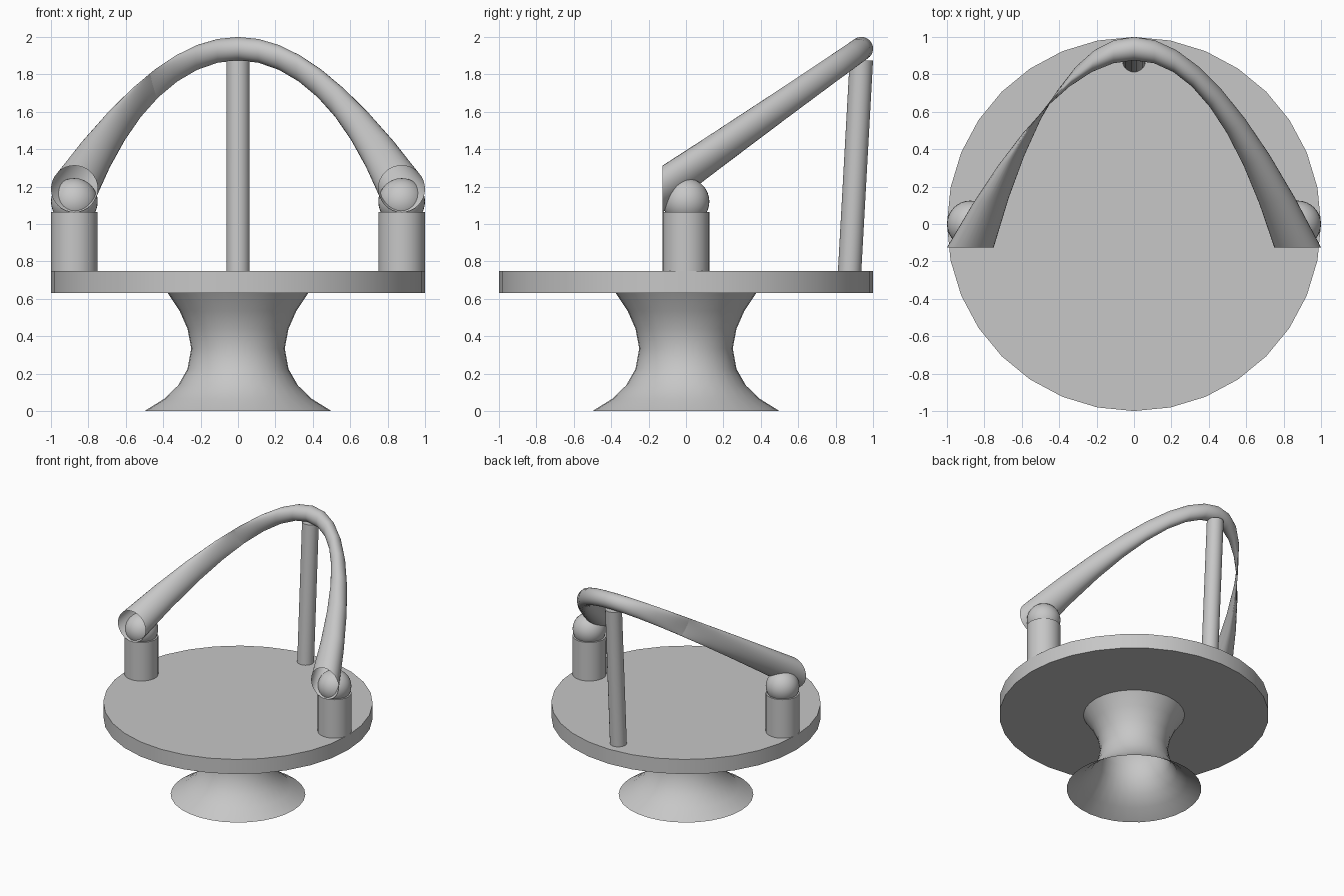
import bpy
import bmesh
import math

if "Cube" in bpy.data.objects:
    bpy.data.objects.remove(bpy.data.objects["Cube"], do_unlink=True)

SIDES = 32
grey = bpy.data.materials.new("plain grey")
grey.use_nodes = True
colour = (0.57, 0.57, 0.57, 1)
grey.diffuse_color = colour
grey.node_tree.nodes["Principled BSDF"].inputs["Base Color"].default_value = colour


def finish(name, bm):
    """Turn a bmesh into a shaded object."""
    mesh = bpy.data.meshes.new(name)
    bm.to_mesh(mesh)
    bm.free()
    obj = bpy.data.objects.new(name, mesh)
    bpy.context.collection.objects.link(obj)
    mesh.materials.append(grey)
    bpy.ops.object.select_all(action='DESELECT')
    obj.select_set(True)
    bpy.context.view_layer.objects.active = obj
    bpy.ops.object.shade_smooth_by_angle(angle=math.radians(40))
    return obj


def ring(centre, u, v):
    """Points centre + u cos + v sin around one section."""
    angles = [2 * math.pi * i / SIDES for i in range(SIDES)]
    return [[c + a * math.cos(t) + b * math.sin(t) for c, a, b in zip(centre, u, v)]
            for t in angles]


def flat_ring(x, y, z, r):
    return ring((x, y, z), (r, 0, 0), (0, r, 0))


def loft(name, rings, capped=True):
    """Skin a list of rings into a tube."""
    bm = bmesh.new()
    loops = [[bm.verts.new(p) for p in points] for points in rings]
    for low, high in zip(loops, loops[1:]):
        for i in range(SIDES):
            j = (i + 1) % SIDES
            bm.faces.new((low[i], low[j], high[j], high[i]))
    if capped:
        bm.faces.new(loops[0][::-1])
        bm.faces.new(loops[-1])
    return finish(name, bm)


# Flared hollow pedestal
profile = [(0.5, 0), (0.395, 0.065), (0.32, 0.137), (0.27, 0.225), (0.25, 0.335),
           (0.27, 0.44), (0.312, 0.535), (0.375, 0.63)]
loft("pedestal", [flat_ring(0, 0, z, r) for r, z in profile], capped=False)

# Round seat
loft("seat", [flat_ring(0, 0, z, 1) for z in (0.63, 0.75)])

# Leaning back post with level ends
loft("back_post", [flat_ring(0, 0.875, 0.75, 0.0625), flat_ring(0, 0.9375, 1.875, 0.0625)])

# Arm supports with ball joints
for side, x in (("right", -0.875), ("left", 0.875)):
    loft(side + "_arm_support", [flat_ring(x, 0, z, 0.125) for z in (0.75, 1.065)])
    bm = bmesh.new()
    bmesh.ops.create_uvsphere(bm, u_segments=SIDES, v_segments=16, radius=0.125)
    bmesh.ops.translate(bm, verts=bm.verts, vec=(x, 0, 1.12))
    finish(side + "_ball_joint", bm)

# Curved rail: open wide ends, thin top, section turning along the path
STEPS = 16
sections = []
for k in range(STEPS + 1):
    s = 2 * k / STEPS - 1
    wide, thin = 0.125 * s * s, 0.0625 * (1 - s * s)
    centre = (0.875 * s, 0.9375 - 1.0625 * s * s, 1.9375 - 0.75 * s * s)
    sections.append(ring(centre, (wide, thin, 0), (0, 0, wide + thin)))
rail = loft("back_rail", sections, capped=False)
